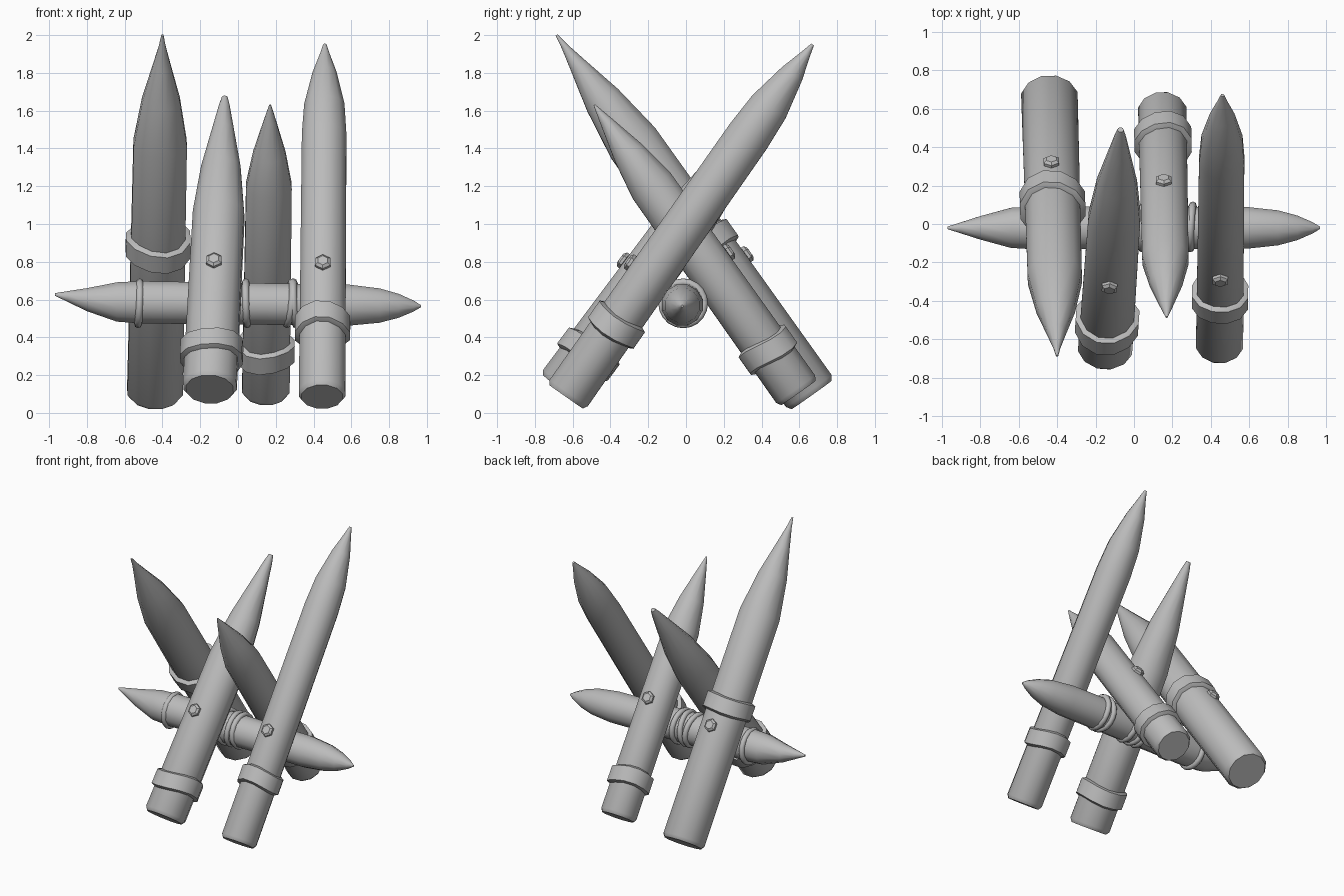
import bpy, bmesh, math
from mathutils import Vector, Matrix

old = bpy.data.objects.get("Cube")
if old:
    bpy.data.objects.remove(old)

wood = bpy.data.materials.new("plain_grey")
wood.use_nodes = True
wood.diffuse_color = (0.5, 0.5, 0.5, 1)
bsdf = wood.node_tree.nodes["Principled BSDF"]
bsdf.inputs["Base Color"].default_value = wood.diffuse_color
bsdf.inputs["Roughness"].default_value = 0.8


def finish(name, bm, matrix, angle=40):
    mesh = bpy.data.meshes.new(name)
    bmesh.ops.recalc_face_normals(bm, faces=bm.faces)
    bm.transform(matrix)
    bm.to_mesh(mesh)
    bm.free()
    mesh.materials.append(wood)
    ob = bpy.data.objects.new(name, mesh)
    bpy.context.collection.objects.link(ob)
    bpy.ops.object.select_all(action='DESELECT')
    ob.select_set(True)
    bpy.context.view_layer.objects.active = ob
    bpy.ops.object.shade_smooth_by_angle(angle=math.radians(angle))


def frame(base, tip):
    # local z runs along the log, local y is its upper side
    axis = (tip - base).normalized()
    up = (Vector((0, 0, 1)) - axis * axis.z).normalized()
    side = up.cross(axis)
    return Matrix.Translation(base) @ Matrix((side, up, axis)).transposed().to_4x4()


def lathe(name, stations, matrix, sides=12, wave=0.0, phase=0.0, angle=40):
    # stations: (distance, radius, sideways shift of the centre along local y)
    bm = bmesh.new()
    rings = []
    for d, r, shift in stations:
        ring = []
        for i in range(sides):
            a = math.tau * (i + 0.5) / sides
            dz = wave * math.sin(2 * a + phase)
            ring.append(bm.verts.new((r * math.cos(a), r * math.sin(a) + shift, d + dz)))
        rings.append(ring)
    for lo, hi in zip(rings, rings[1:]):
        for i in range(sides):
            j = (i + 1) % sides
            bm.faces.new((lo[i], lo[j], hi[j], hi[i]))
    bm.faces.new(rings[0])
    bm.faces.new(rings[-1])
    finish(name, bm, matrix, angle)


def stake(name, base, tip, r, shoulder, taper, band, nail, phase):
    base, tip = Vector(base), Vector(tip)
    length = (tip - base).length
    m = frame(base, tip)
    # log with a rounded foot and a carved point
    st = [(0, r * 0.88, 0), (0.025, r, 0), (length * shoulder, r * 0.96, 0)]
    st += [(length * (shoulder + (1 - shoulder) * s), r * k, 0) for s, k in taper]
    lathe(name, st, m)
    # wrapped band
    c, w, big = length * band, 0.065, r + 0.024
    lathe(name + "_band", [(c - w, r * 0.97, 0), (c - w * 0.8, big, 0),
                           (c + w * 0.8, big, 0), (c + w, r * 0.97, 0)],
          m, wave=0.013, phase=phase)
    # nail head on the upper side
    place = m @ Matrix.Translation((0, r * 0.95, length * nail)) @ Matrix.Rotation(-math.pi / 2, 4, 'X')
    lathe(name + "_nail", [(0, 0.046, 0), (0.016, 0.046, 0), (0.028, 0.03, 0)], place, sides=6, angle=30)


stake("back_stake_right", (-0.44, 0.665, 0.095), (-0.40, -0.685, 2.0), 0.152, 0.70,
      [(0.4, 0.68), (0.7, 0.34), (0.9, 0.12), (1, 0.04)], 0.415, 0.345, 0.5)
stake("front_stake_right", (-0.15, -0.655, 0.125), (-0.07, 0.49, 1.67), 0.146, 0.60,
      [(0.39, 0.74), (0.72, 0.41), (0.93, 0.2), (1, 0.11)], 0.125, 0.385, 2.0)
stake("back_stake_left", (0.147, 0.595, 0.105), (0.17, -0.485, 1.63), 0.13, 0.72,
      [(0.4, 0.68), (0.8, 0.26), (1, 0.04)], 0.148, 0.44, 3.5)
stake("front_stake_left", (0.445, -0.635, 0.085), (0.46, 0.67, 1.95), 0.127, 0.74,
      [(0.32, 0.87), (0.68, 0.52), (0.9, 0.2), (1, 0.07)], 0.2, 0.342, 5.0)

# crossbeam, pointed at both ends
start, end = Vector((-0.97, -0.02, 0.592)), Vector((0.968, -0.02, 0.565))
beam = frame(start, end)
lathe("crossbeam", [(0, 0.007, 0.035), (0.07, 0.03, 0.025), (0.17, 0.063, 0.01),
                    (0.33, 0.108, 0), (0.46, 0.116, 0), (1.56, 0.112, 0),
                    (1.72, 0.094, 0), (1.82, 0.066, 0), (1.9, 0.03, 0), (1.938, 0.006, 0)], beam)

# rope loops around the crossbeam
for n, (x, tilt) in enumerate([(-0.525, 2), (-0.07, -5), (-0.01, 4), (0.045, -2), (0.272, 7), (0.3, -3)]):
    bpy.ops.mesh.primitive_torus_add(
        major_segments=20, minor_segments=8, major_radius=0.112, minor_radius=0.02,
        location=(x, -0.015, 0.58), rotation=(0, math.pi / 2 + math.radians(tilt), math.radians(tilt)))
    loop = bpy.context.object
    loop.name = f"rope_loop_{n + 1}"
    loop.data.materials.append(wood)
    bpy.ops.object.shade_smooth_by_angle(angle=math.radians(60))
